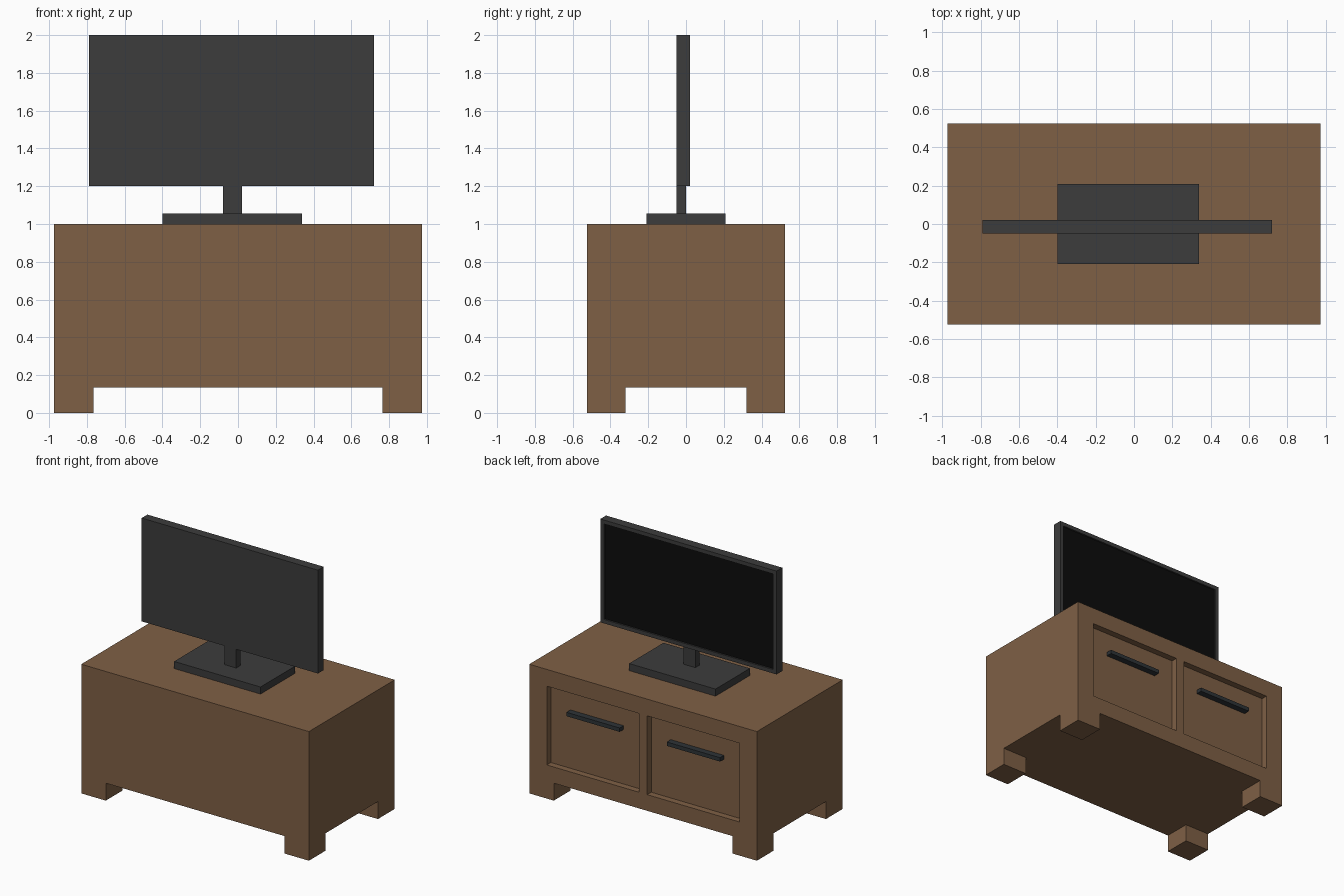
import bpy, bmesh

if "Cube" in bpy.data.objects:
    bpy.data.objects.remove(bpy.data.objects["Cube"])


def material(name, r, g, b):
    m = bpy.data.materials.new(name)
    m.diffuse_color = (r, g, b, 1)
    m.use_nodes = True
    m.node_tree.nodes["Principled BSDF"].inputs["Base Color"].default_value = m.diffuse_color
    return m


wood = material("brown wood", 0.212, 0.117, 0.060)
plastic = material("dark grey plastic", 0.045, 0.045, 0.045)
black = material("black glass", 0.0035, 0.0035, 0.0035)
metal = material("dark handle metal", 0.027, 0.033, 0.038)


def box(name, x, y, z, mat):
    """Axis-aligned box from (min, max) ranges."""
    bm = bmesh.new()
    bmesh.ops.create_cube(bm, size=1)
    for v in bm.verts:
        v.co = [r[0] if c < 0 else r[1] for c, r in zip(v.co, (x, y, z))]
    me = bpy.data.meshes.new(name)
    bm.to_mesh(me)
    bm.free()
    me.materials.append(mat)
    ob = bpy.data.objects.new(name, me)
    bpy.context.collection.objects.link(ob)
    return ob


# Cabinet body
body = box("cabinet_body", (-0.975, 0.975), (-0.525, 0.525), (0.135, 1.0), wood)

for s, side in ((-1, "left"), (1, "right")):
    # Corner feet
    for t, end in ((-1, "front"), (1, "back")):
        box(f"{end}_{side}_foot", sorted((s * 0.765, s * 0.975)),
            sorted((t * 0.32, t * 0.525)), (0, 0.135), wood)

    # Recessed drawer front
    cutter = box(f"{side}_drawer_cutter", sorted((s * 0.035, s * 0.825)),
                 (0.475, 0.6), (0.26, 0.87), wood)
    cutter.hide_render = True
    cutter.hide_viewport = True
    mod = body.modifiers.new(f"{side}_drawer_recess", 'BOOLEAN')
    mod.operation = 'DIFFERENCE'
    mod.solver = 'EXACT'
    mod.object = cutter

    # Drawer handle
    box(f"{side}_drawer_handle", sorted((s * 0.202, s * 0.658)),
        (0.475, 0.523), (0.682, 0.712), metal)

# Television stand
box("stand_base", (-0.4, 0.34), (-0.21, 0.21), (1.0, 1.055), plastic)
box("stand_neck", (-0.08, 0.02), (-0.05, 0.0), (1.055, 1.2), plastic)

# Television with a sunken screen on its +y side
tv = box("television", (-0.79, 0.72), (-0.05, 0.02), (1.2, 2.0), plastic)
tv.data.materials.append(black)
bm = bmesh.new()
bm.from_mesh(tv.data)
bm.normal_update()
screen = [f for f in bm.faces if f.normal.y > 0.9]
bmesh.ops.inset_region(bm, faces=screen, thickness=0.03, use_even_offset=True)
for f in screen:
    f.material_index = 1
pushed = bmesh.ops.extrude_discrete_faces(bm, faces=screen)["faces"]
for f in pushed:
    f.material_index = 1
    for v in f.verts:
        v.co.y -= 0.012
    for e in f.edges:
        for wall in e.link_faces:
            if wall is not f:
                wall.material_index = 0
bm.to_mesh(tv.data)
bm.free()
